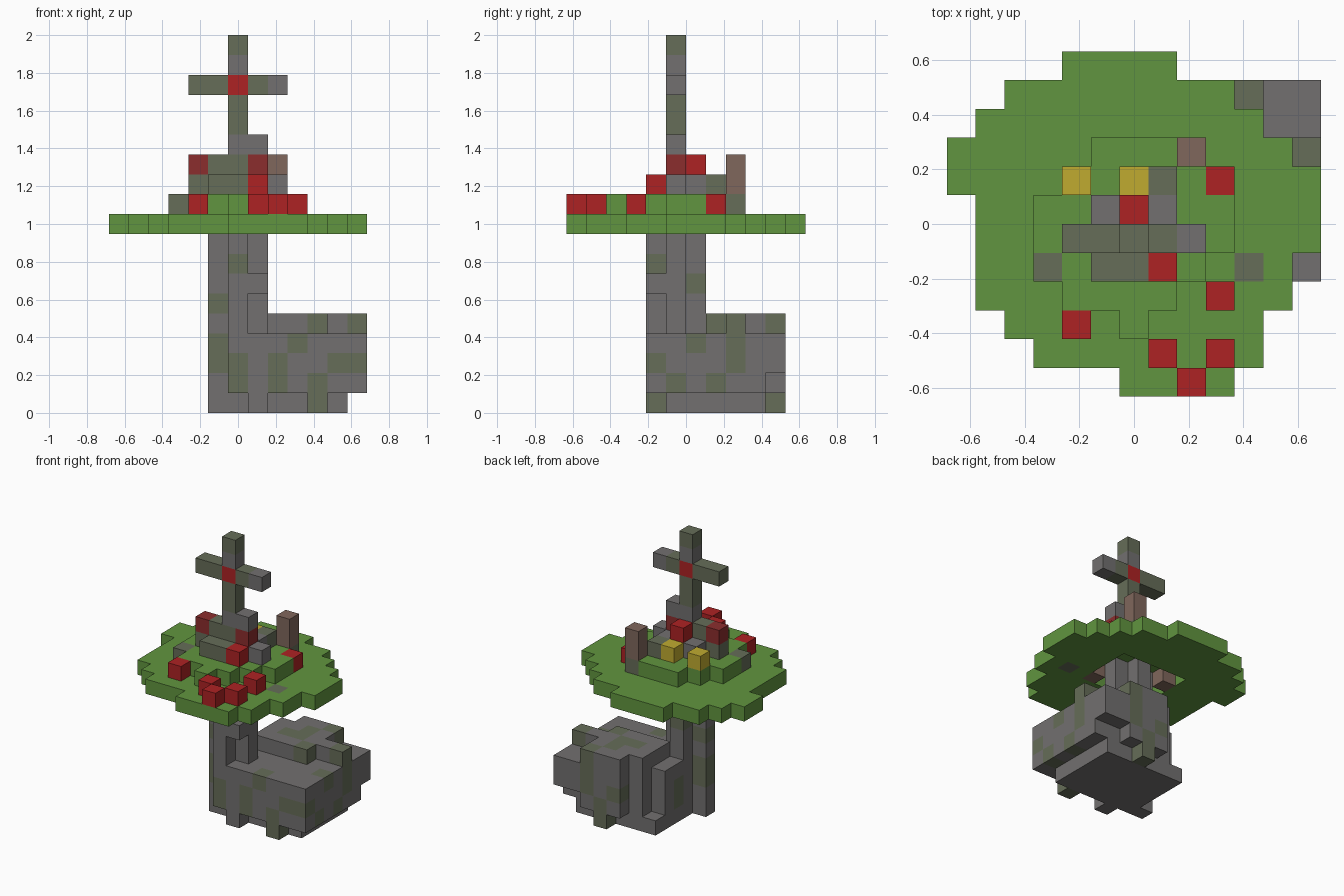
import bpy
import bmesh
from mathutils import Vector

if "Cube" in bpy.data.objects:
    bpy.data.objects.remove(bpy.data.objects["Cube"], do_unlink=True)

U = 2 / 19                              # edge of one block
ORIGIN = Vector((-6.5, -6, 0))          # grid corner, in blocks

COLOURS = {
    "grass": (0.12, 0.30, 0.05),
    "stone": (0.168, 0.162, 0.16),
    "moss": (0.133, 0.153, 0.098),
    "red": (0.42, 0.016, 0.017),
    "dark_red": (0.26, 0.027, 0.027),
    "yellow": (0.53, 0.41, 0.03),
    "brown": (0.216, 0.136, 0.107),
}
NAMES = list(COLOURS)
cells = {}                              # grid cell -> (part, colour)


def span(v):
    return range(v[0], v[1] + 1) if isinstance(v, tuple) else (v,)


def fill(part, colour, i, j, k):
    """Fill a box of blocks; each index is a number or an inclusive range."""
    for a in span(i):
        for b in span(j):
            for c in span(k):
                cells[a, b, c] = (part, colour)


def clear(i, j, k):
    for a in span(i):
        for b in span(j):
            for c in span(k):
                cells.pop((a, b, c), None)


def paint(colour, i, j, k):
    for a in span(i):
        for b in span(j):
            for c in span(k):
                if (a, b, c) in cells:
                    cells[a, b, c] = (cells[a, b, c][0], colour)


# Boulder: a chunky block with chipped corners, a cap and small feet
fill("boulder", "stone", (6, 12), (4, 10), (1, 3))
clear((6, 7), 10, (1, 3))
clear(6, 9, (1, 3))
clear((11, 12), 10, 1)
fill("boulder", "stone", (6, 11), (5, 9), 0)
fill("boulder", "stone", (7, 10), (7, 10), 4)
clear(7, 10, 4)
fill("boulder", "stone", 11, (8, 9), 4)
clear(11, 9, 4)
fill("boulder", "moss", 12, 8, 4)
for foot in ((7, 4), (10, 4), (9, 10)):
    fill("boulder", "stone", *foot, 0)

# Column with a plus-shaped section
fill("column", "stone", 6, (4, 6), (1, 9))
fill("column", "stone", (5, 7), 5, (0, 9))
fill("column", "stone", 7, 4, 6)

# Moss patches on the front, the side and the top of the stone
for i, k in ((6, 7), (6, (1, 2)), (9, 3), (8, (1, 2)), (10, (0, 1)), ((11, 12), 2)):
    paint("moss", i, 4, k)
for k in (5, (2, 3)):
    paint("moss", 5, 5, k)
for j, k in ((4, 2), (5, 1), (6, 3), (7, 1), (8, (2, 3))):
    paint("moss", 12, j, k)
for i, j in ((10, 10), (10, 7), (9, 8), (8, 8), (9, 9)):
    paint("moss", i, j, 4)
for i, k in ((8, 2), (10, (2, 3)), (9, (0, 1))):
    paint("moss", i, 10, k)
paint("moss", 6, 6, 6)
paint("moss", 6, 7, (1, 2))

# Round grass plate, one row after another from front to back
ROWS = ((6, 9), (3, 10), (2, 10), (1, 11), (1, 11), (1, 12),
        (1, 12), (0, 12), (0, 11), (1, 10), (2, 9), (4, 7))
column_top = {c for c in cells if c[2] == 9}
for j, row in enumerate(ROWS):
    for i in span(row):
        in_hole = 4 <= i <= 8 and 4 <= j <= 7
        if (i, j, 9) not in column_top and not in_hole:
            fill("grass_plate", "grass", i, j, 9)
paint("moss", 10, 4, 9)
fill("earth", "brown", 8, 4, 9)
fill("earth", "brown", 4, 6, 9)

# Low grass mound on the plate
MOUND = {2: (6, 6), 3: (4, 7), 4: (3, 8), 5: (3, 9), 6: (3, 9), 7: (4, 8), 8: (5, 8)}
for j, row in MOUND.items():
    fill("grass_mound", "grass", row, j, 10)
paint("moss", 3, 4, 10)
paint("moss", 8, 8, 10)

# Stepped stone base of the cross
fill("cross_base", "moss", (4, 7), 5, 11)
fill("cross_base", "stone", 8, 5, 11)
fill("cross_base", "moss", (5, 6), 4, 11)
fill("cross_base", "stone", (5, 7), 6, 11)
fill("cross_base", "moss", 7, 7, 11)
fill("cross_base", "moss", (5, 6), 5, 12)
fill("cross_base", "stone", (6, 7), 5, 13)

# Cross
fill("cross", "moss", 6, 5, (14, 18))
fill("cross", "stone", 6, 5, 17)
fill("cross", "moss", (4, 7), 5, 16)
fill("cross", "stone", 8, 5, 16)
fill("cross", "red", 6, 5, 16)

# Flowers and the little brown post
for i, j in ((9, 3), (4, 2), (7, 1), (9, 1), (8, 0), (9, 7)):
    fill("red_flowers", "red", i, j, 10)
fill("red_flowers", "red", 7, 4, 11)
fill("red_flowers", "red", 6, 6, 12)
for i in (4, 7):
    fill("dark_red_flowers", "dark_red", i, 5, 12)
for i in (4, 6):
    fill("yellow_flowers", "yellow", i, 7, 11)
fill("brown_post", "brown", 8, 8, (11, 12))

# Materials
materials = {}
for name, rgb in COLOURS.items():
    m = bpy.data.materials.new(name)
    m.use_nodes = True
    m.diffuse_color = (*rgb, 1)
    bsdf = m.node_tree.nodes["Principled BSDF"]
    bsdf.inputs["Base Color"].default_value = (*rgb, 1)
    bsdf.inputs["Roughness"].default_value = 0.9
    materials[name] = m


def build(part):
    """Make one mesh from the exposed sides of a part's blocks."""
    bm = bmesh.new()
    for cell, (owner, colour) in cells.items():
        if owner != part:
            continue
        centre = Vector(cell) + Vector((0.5, 0.5, 0.5)) + ORIGIN
        for axis in range(3):
            for sign in (-1, 1):
                normal = Vector((0, 0, 0))
                normal[axis] = sign
                if tuple(int(c + n) for c, n in zip(cell, normal)) in cells:
                    continue
                side = Vector((0, 0, 0))
                side[(axis + 1) % 3] = 1
                up = normal.cross(side)
                corners = (-side - up, side - up, side + up, up - side)
                face = bm.faces.new([bm.verts.new((centre + (normal + c) / 2) * U)
                                     for c in corners])
                face.material_index = NAMES.index(colour)
    bmesh.ops.remove_doubles(bm, verts=bm.verts, dist=U / 100)
    mesh = bpy.data.meshes.new(part)
    bm.to_mesh(mesh)
    bm.free()
    for name in NAMES:
        mesh.materials.append(materials[name])
    bpy.context.collection.objects.link(bpy.data.objects.new(part, mesh))


for part in sorted({owner for owner, _ in cells.values()}):
    build(part)
